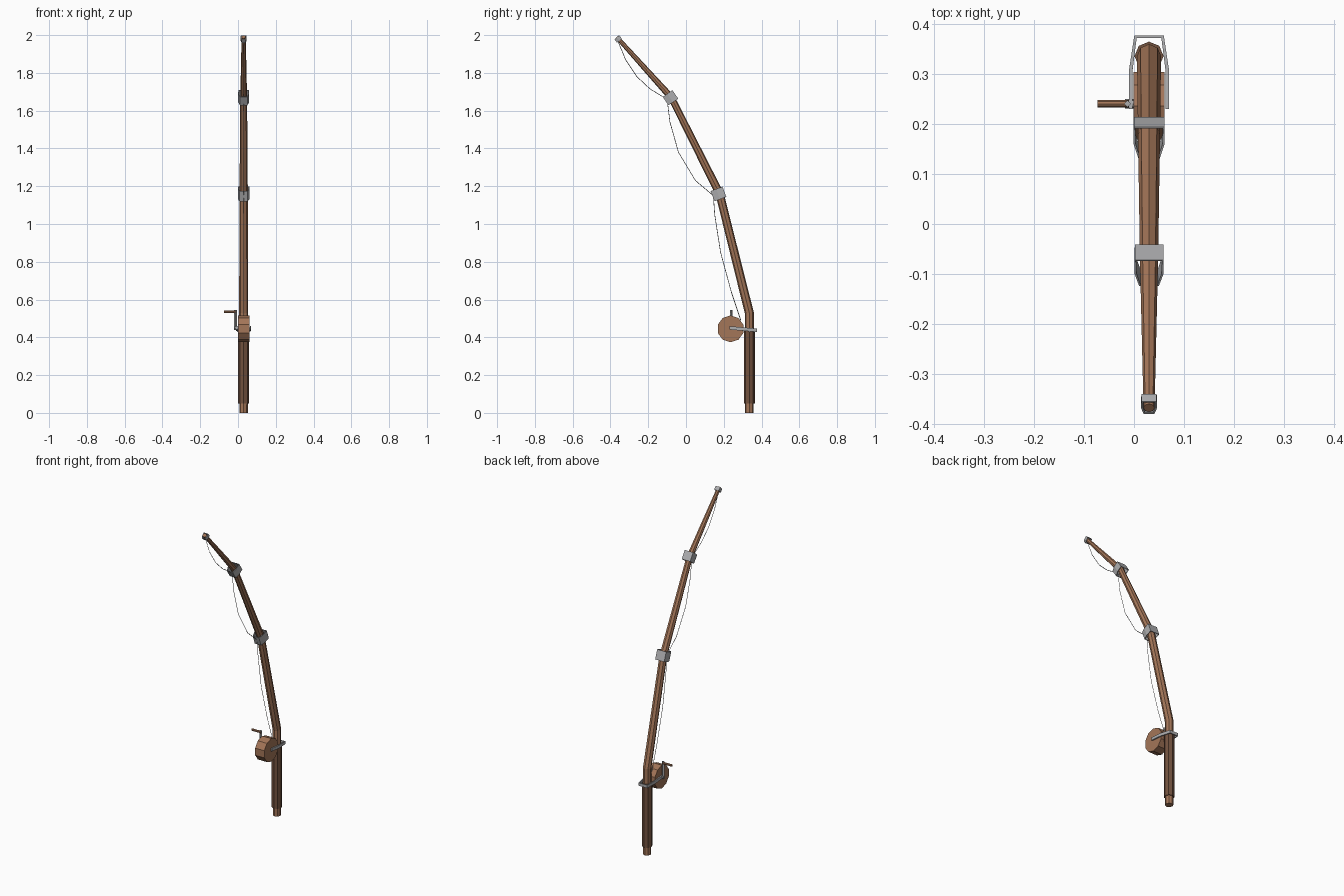
import bpy, math
from mathutils import Vector as V

if "Cube" in bpy.data.objects:
    bpy.data.objects.remove(bpy.data.objects["Cube"])

X = 0.03  # centre plane of the rod


def mat(name, rgb):
    m = bpy.data.materials.new(name)
    m.diffuse_color = (*rgb, 1)
    m.use_nodes = True
    m.node_tree.nodes["Principled BSDF"].inputs["Base Color"].default_value = m.diffuse_color
    return m


wood = mat("wood", (0.37, 0.18, 0.098))
grip = mat("dark wood", (0.17, 0.085, 0.05))
metal = mat("grey metal", (0.42, 0.42, 0.43))
thread = mat("pale line", (0.5, 0.5, 0.5))


def make(name, verts, faces, m):
    me = bpy.data.meshes.new(name)
    me.from_pydata([tuple(v) for v in verts], [], faces)
    me.materials.append(m)
    ob = bpy.data.objects.new(name, me)
    bpy.context.collection.objects.link(ob)
    return ob


def tube(name, pts, radii, sides, m, ref=(1, 0, 0)):
    """Faceted tube along a path, with one radius per point."""
    pts, u = [V(p) for p in pts], V(ref)
    n, verts, faces = len(pts), [], []
    for i, p in enumerate(pts):
        a = (p - pts[i - 1]).normalized() if i else V()
        b = (pts[i + 1] - p).normalized() if i < n - 1 else V()
        v = (a + b).normalized().cross(u)
        for k in range(sides):
            t = 2 * math.pi * k / sides
            verts.append(p + radii[i] * (math.cos(t) * u + math.sin(t) * v))
    for i in range(n - 1):
        for k in range(sides):
            j = (k + 1) % sides
            faces.append((i * sides + k, i * sides + j, (i + 1) * sides + j, (i + 1) * sides + k))
    faces.append(tuple(reversed(range(sides))))
    faces.append(tuple(range((n - 1) * sides, n * sides)))
    return make(name, verts, faces, m)


def strip(name, pts, ext, closed, thick, m):
    """Metal band: a path extruded both ways along ext, then thickened."""
    n, ext = len(pts), V(ext)
    verts = [V(p) - ext for p in pts] + [V(p) + ext for p in pts]
    faces = [(i, (i + 1) % n, n + (i + 1) % n, n + i) for i in range(n if closed else n - 1)]
    ob = make(name, verts, faces, m)
    s = ob.modifiers.new("thickness", 'SOLIDIFY')
    s.thickness, s.offset = thick, 0
    return ob


# Rod and grip
tube("rod", [(X, .335, 0), (X, .335, .53), (X, .178, 1.16), (X, -.078, 1.67), (X, -.367, 1.99)],
     [.023, .024, .022, .018, .011], 8, wood)
tube("grip", [(X, .335, .05), (X, .335, .44)], [.029, .029], 8, grip)


# Line guides: bands wide at the back, narrower on the line side
def guide(name, y, z, ty, tz, s, half_len):
    t = V((0, ty, tz)).normalized()
    back, c = V((0, t.z, -t.y)), V((X, y, z))
    prof = [(-.029, .029), (.029, .029), (.029, -.005), (.02, -.035), (-.02, -.035), (-.029, -.005)]
    strip(name, [c + V((a * s, 0, 0)) + back * b * s for a, b in prof], t * half_len, True, .004, metal)


guide("lower_guide", .175, 1.16, -.35, .937, 1, .029)
guide("middle_guide", -.08, 1.67, -.565, .825, .93, .027)
guide("tip_guide", -.358, 1.98, -.665, .747, .48, .011)

# Reel drum
tube("reel", [(-.001, .236, .445), (.061, .236, .445)], [.071, .071], 10, wood, (0, 0, 1))

# Bracket wrapped around the rod and holding the reel
half = [(.036, .23, .45), (.036, .31, .443), (.027, .374, .437)]
path = [(X - a, y, z) for a, y, z in half] + [(X + a, y, z) for a, y, z in reversed(half)]
strip("reel_bracket", path, (0, 0, .009), False, .007, metal)

# Crank
tube("crank_axle", [(-.018, .24, .448), (0, .24, .448)], [.009, .009], 8, metal, (0, 0, 1))
tube("crank_arm", [(-.013, .24, .438), (-.013, .24, .545)], [.007, .007], 4, metal)
tube("crank_handle", [(-.073, .24, .535), (-.01, .24, .535)], [.007, .007], 8, wood, (0, 0, 1))

# Sagging line from reel to tip
spans = [[(.29, .49), (.24, .64), (.183, .85), (.152, 1.05), (.145, 1.15)],
         [(.145, 1.15), (.05, 1.23), (-.04, 1.38), (-.085, 1.54), (-.1, 1.66)],
         [(-.1, 1.66), (-.19, 1.715), (-.26, 1.78), (-.32, 1.87), (-.365, 1.98)]]
for i, sp in enumerate(spans):
    tube(f"line_span_{i + 1}", [(X, y, z) for y, z in sp], [.0017] * 5, 4, thread)
